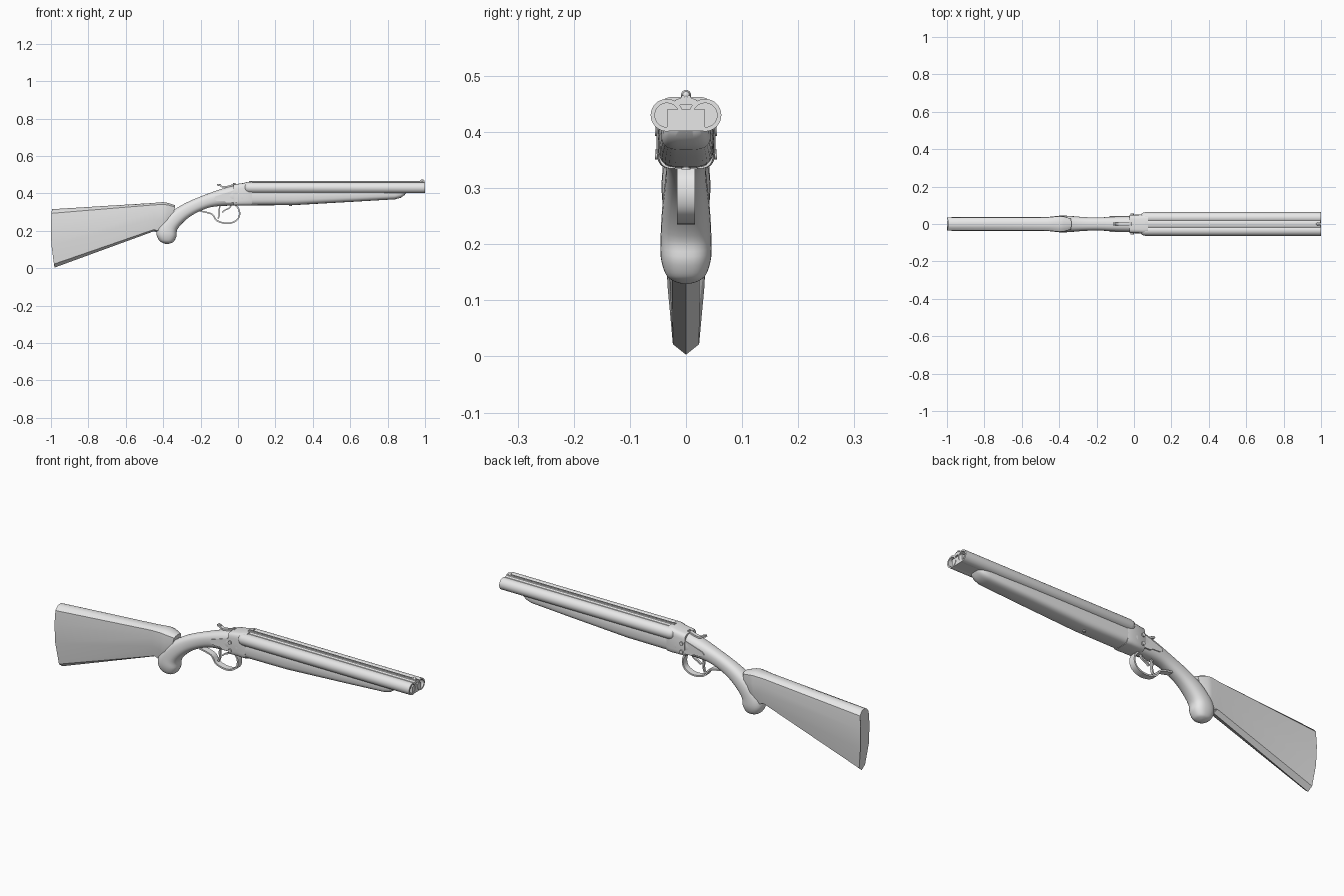
import bpy, bmesh, math
from mathutils import Vector

if "Cube" in bpy.data.objects:
    bpy.data.objects.remove(bpy.data.objects["Cube"])

grey = bpy.data.materials.new("gunmetal grey")
grey.diffuse_color = (0.8, 0.8, 0.8, 1)
grey.use_nodes = True
grey.node_tree.nodes["Principled BSDF"].inputs["Base Color"].default_value = grey.diffuse_color


def finish(name, bm, angle=35):
    bmesh.ops.remove_doubles(bm, verts=bm.verts, dist=1e-5)
    bmesh.ops.recalc_face_normals(bm, faces=bm.faces)
    me = bpy.data.meshes.new(name)
    bm.to_mesh(me)
    bm.free()
    ob = bpy.data.objects.new(name, me)
    bpy.context.collection.objects.link(ob)
    me.materials.append(grey)
    bpy.ops.object.select_all(action='DESELECT')
    ob.select_set(True)
    bpy.context.view_layer.objects.active = ob
    bpy.ops.object.shade_smooth_by_angle(angle=math.radians(angle))
    return ob


def loft(name, rings, angle=35, caps=True):
    """Skin a row of closed rings."""
    bm = bmesh.new()
    vs = [[bm.verts.new(p) for p in r] for r in rings]
    n = len(rings[0])
    for a, b in zip(vs, vs[1:]):
        for i in range(n):
            bm.faces.new((a[i], a[(i + 1) % n], b[(i + 1) % n], b[i]))
    if caps:
        bm.faces.new(vs[0])
        bm.faces.new(vs[-1])
    return finish(name, bm, angle)


def spline(rows, k=4):
    """Smooth rows of numbers by Catmull-Rom interpolation."""
    rows = [Vector(r) for r in rows]
    out = []
    for i in range(len(rows) - 1):
        p0, p1 = rows[max(i - 1, 0)], rows[i]
        p2, p3 = rows[i + 1], rows[min(i + 2, len(rows) - 1)]
        for j in range(k):
            t = j / k
            out.append(0.5 * (2 * p1 + (p2 - p0) * t + (2 * p0 - 5 * p1 + 4 * p2 - p3) * t * t
                              + (3 * p1 - p0 - 3 * p2 + p3) * t ** 3))
    return out + [rows[-1]]


def oval(xt, zt, xb, zb, w, e=2.5, n=28):
    """Rounded section between a top and a bottom point with half width w."""
    ring = []
    for i in range(n):
        a = 2 * math.pi * i / n
        c, s = math.cos(a), math.sin(a)
        y = math.copysign(abs(c) ** (2 / e), c) * w
        t = 0.5 - 0.5 * math.copysign(abs(s) ** (2 / e), s)
        ring.append((xt + (xb - xt) * t, y, zt + (zb - zt) * t))
    return ring


def lathe(name, prof, origin, axis='X', n=32):
    """Turn (along, radius) points round an axis."""
    rings = []
    for d, r in prof:
        ring = []
        for i in range(n):
            a = 2 * math.pi * i / n
            u, v = r * math.cos(a), r * math.sin(a)
            p = {'X': (d, u, v), 'Y': (u, d, v), 'Z': (u, v, d)}[axis]
            ring.append(Vector(origin) + Vector(p))
        rings.append(ring)
    return loft(name, rings)


def prism(name, pts, hw):
    """Side outline extruded across the width."""
    return loft(name, [[(x, y, z) for x, z in pts] for y in (-hw, hw)])


def ribbon(name, pts, hw, th):
    """Bent strip following a side path."""
    path = spline([(x, z) for x, z in pts], 5)
    rings = []
    for i, p in enumerate(path):
        d = (path[min(i + 1, len(path) - 1)] - path[max(i - 1, 0)]).normalized()
        nx, nz = -d.y * th / 2, d.x * th / 2
        rings.append([(p.x + s * nx, y, p.y + s * nz)
                      for s, y in ((1, -hw), (1, hw), (-1, hw), (-1, -hw))])
    return loft(name, rings)


# twin barrels with open muzzles
for side, label in ((-1, "right"), (1, "left")):
    lathe(label + "_barrel",
          [(0.035, 0.008), (0.038, 0.018), (0.045, 0.025), (0.06, 0.029), (1.0, 0.029),
           (1.0, 0.0215), (0.93, 0.0215)], (0, side * 0.034, 0.43))

# web between barrels, sighting rib and front bead
loft("barrel_web", [[(x, y, z) for y, z in ((-.034, .402), (.034, .402), (.034, .44), (-.034, .44))]
                    for x in (0.04, 0.998)])
rib = ((-.024, .448), (-.019, .457), (-.009, .461), (-.007, .465), (-.003, .465), (-.003, .462),
       (.003, .462), (.003, .465), (.007, .465), (.009, .461), (.019, .457), (.024, .448))
loft("sighting_rib", [[(x, y, z) for y, z in rib] for x in (0.06, 0.998)], 20)
lathe("front_bead", [(-.012, .001), (-.009, .006), (0, .009), (.009, .006), (.012, .001)],
      (0.985, 0, 0.466), n=16)

# fore-end under the barrels
fore = [(0.02, .335, .05), (0.3, .337, .05), (0.6, .354, .048), (0.84, .368, .044),
        (0.87, .376, .04), (0.89, .390, .033), (0.9, .404, .024)]
loft("fore_end", [oval(x, .43, x, zb, w, 3.2) for x, zb, w in fore])
lathe("fore_end_screw", [(-.004, .008), (.006, .008)], (0.28, 0, 0.337), 'Z', 16)

# receiver, flared toward the barrels
body = [(-.025, .445, .046), (-.02, .448, .049), (.03, .455, .05), (.05, .461, .053), (.075, .463, .05)]
loft("receiver", [oval(x, zt, x, .334, w, 5) for x, zt, w in body])
for z, label in ((.36, "lower"), (.402, "upper")):
    lathe(label + "_hinge_pin", [(-.055, .009), (.055, .009)], (-.01, 0, z), 'Y', 16)
prism("side_plate", [(-.13, .372), (-.12, .384), (-.03, .414), (-.012, .414),
                     (-.012, .35), (-.06, .35), (-.07, .358), (-.115, .36)], .0425)

# curved wrist and rounded pistol grip: top x, top z, bottom x, bottom z, half width
grip = [(0, .447, 0, .335, .045), (-.09, .423, -.11, .331, .04), (-.2, .383, -.175, .317, .035),
        (-.29, .343, -.245, .283, .037), (-.365, .295, -.293, .245, .042),
        (-.42, .235, -.325, .205, .045), (-.436, .185, -.329, .17, .045),
        (-.423, .15, -.343, .143, .036), (-.405, .136, -.36, .133, .022), (-.39, .13, -.375, .129, .006)]
loft("pistol_grip", [oval(*r) for r in spline(grip)], 50)

# shoulder stock: same row layout as the grip, plus the butt bulge
stock = [(-.995, .315, -.981, .003, .036, -.012), (-.46, .348, -.45, .197, .038, 0),
         (-.40, .353, -.41, .185, .044, 0), (-.375, .349, -.39, .19, .043, 0),
         (-.335, .336, -.365, .21, .03, 0)]
shape = ((0, .25), (.02, .6), (.07, .94), (.3, 1), (.6, .92), (.94, .65), (1, 0))
rings = []
for xt, zt, xb, zb, w, bulge in stock:
    half = [(xt + (xb - xt) * t + bulge * math.sin(math.pi * t), f * w, zt + (zb - zt) * t)
            for t, f in shape]
    rings.append(half + [(x, -y, z) for x, y, z in half[-2::-1]])
loft("shoulder_stock", rings, 25)

# trigger guard and two triggers
ribbon("trigger_guard", [(-.205, .306), (-.16, .296), (-.135, .285), (-.115, .256), (-.08, .242),
                         (-.04, .241), (-.005, .258), (.008, .285), (.004, .315), (-.015, .337)],
       .016, .008)
ribbon("front_trigger", [(-.035, .34), (-.045, .322), (-.07, .31), (-.085, .298)], .006, .007)
ribbon("rear_trigger", [(-.095, .34), (-.1, .315), (-.1, .285), (-.107, .264)], .006, .007)

# top lever and safety catch
ribbon("top_lever", [(-.112, .447), (-.098, .443), (-.08, .434), (-.05, .438), (-.015, .45)], .009, .008)
lathe("lever_thumb_piece", [(-.006, .004), (-.003, .008), (.003, .008), (.006, .004)],
      (-.1, 0, .444), 'Z', 16)
lathe("safety_catch", [(-.012, .006), (.008, .006)], (-.02, 0, .447), 'Z', 16)
